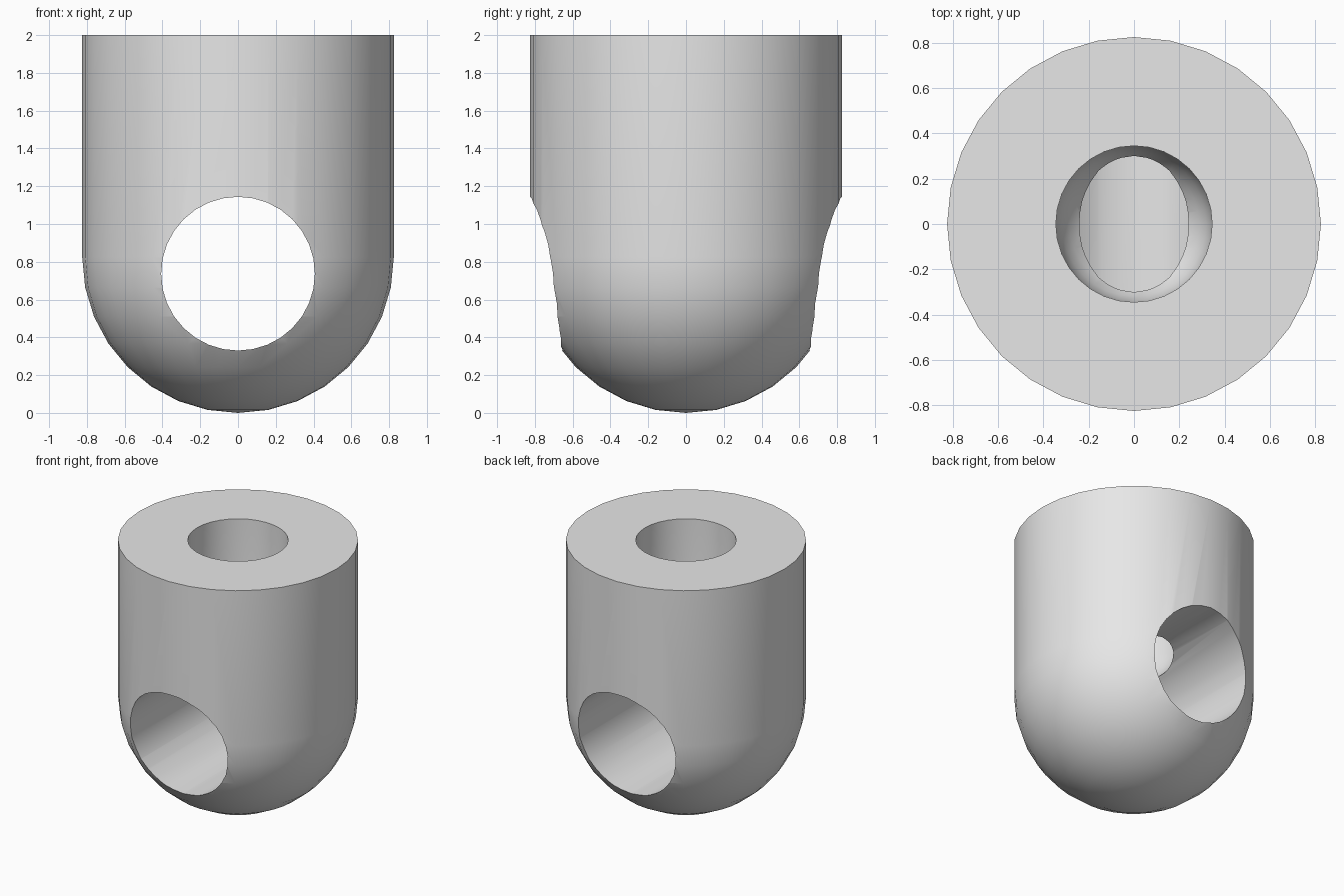
import bpy
import bmesh
from math import sin, cos, pi, radians
from mathutils import Matrix

SIDES = 32

cube = bpy.data.objects.get("Cube")
if cube:
    bpy.data.objects.remove(cube, do_unlink=True)

grey = bpy.data.materials.new("plain grey")
grey.use_nodes = True
grey.diffuse_color = (0.8, 0.8, 0.8, 1)
grey.node_tree.nodes["Principled BSDF"].inputs["Base Color"].default_value = grey.diffuse_color


def make_object(name, bm):
    bmesh.ops.recalc_face_normals(bm, faces=bm.faces)
    mesh = bpy.data.meshes.new(name)
    bm.to_mesh(mesh)
    bm.free()
    mesh.materials.append(grey)
    obj = bpy.data.objects.new(name, mesh)
    bpy.context.collection.objects.link(obj)
    return obj


def round_bottomed_post(name, radius, centre, top):
    """Upright cylinder closed by a hemisphere below and a flat cap above."""
    quarter = SIDES // 4
    profile = [(radius * sin(a), centre - radius * cos(a))
               for a in (i * pi / 2 / quarter for i in range(1, quarter + 1))]
    profile.append((radius, top))
    bm = bmesh.new()
    rings = [[bm.verts.new((r * cos(t), r * sin(t), z))
              for t in (2 * pi * k / SIDES for k in range(SIDES))]
             for r, z in profile]
    pole = bm.verts.new((0, 0, centre - radius))
    for k in range(SIDES):
        n = (k + 1) % SIDES
        bm.faces.new((pole, rings[0][n], rings[0][k]))
        for low, high in zip(rings, rings[1:]):
            bm.faces.new((low[k], low[n], high[n], high[k]))
    bm.faces.new(rings[-1])
    return make_object(name, bm)


def cross_bore(name, radius, height):
    """Cylinder lying along y."""
    bm = bmesh.new()
    bmesh.ops.create_cone(bm, cap_ends=True, segments=SIDES, radius1=radius,
                          radius2=radius, depth=3,
                          matrix=Matrix.Translation((0, 0, height))
                          @ Matrix.Rotation(pi / 2, 4, 'X'))
    return make_object(name, bm)


# Solid body, then the blind round-ended socket and the through hole
body = round_bottomed_post("body", 0.825, 0.825, 2)
cutters = [round_bottomed_post("socket_cutter", 0.345, 1.31, 2.3),
           cross_bore("cross_hole_cutter", 0.407, 0.737)]

bpy.ops.object.select_all(action='DESELECT')
bpy.context.view_layer.objects.active = body
body.select_set(True)
for cutter in cutters:
    cutter.hide_render = True
    cut = body.modifiers.new(cutter.name, 'BOOLEAN')
    cut.operation = 'DIFFERENCE'
    cut.solver = 'EXACT'
    cut.object = cutter
    bpy.ops.object.modifier_apply(modifier=cut.name)
    bpy.data.objects.remove(cutter, do_unlink=True)

# Smooth walls with crisp rims
bpy.ops.object.shade_smooth_by_angle(angle=radians(30))
